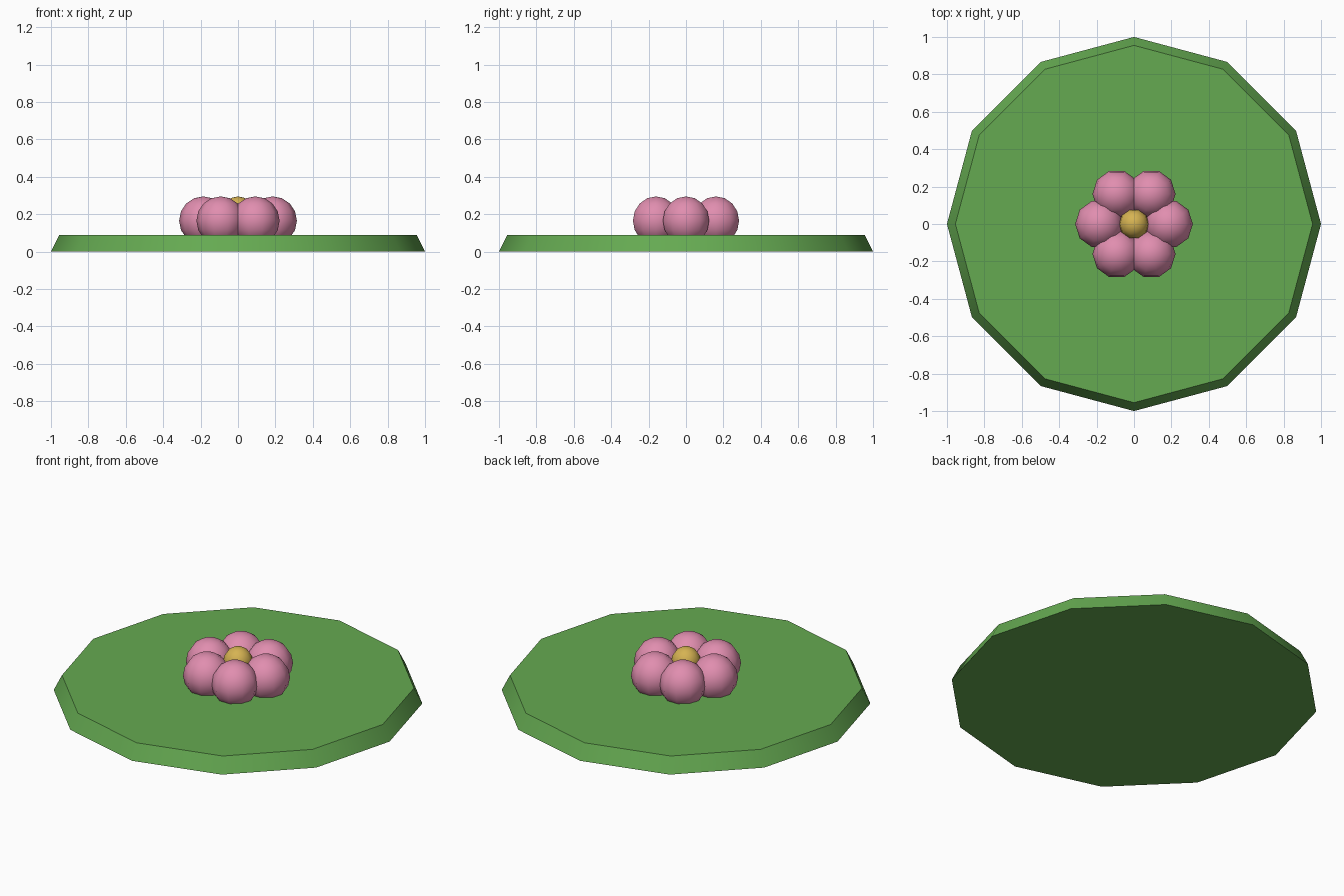
import bpy
from math import cos, sin, pi, radians

cube = bpy.data.objects.get("Cube")
if cube:
    bpy.data.objects.remove(cube, do_unlink=True)


def material(name, color):
    mat = bpy.data.materials.new(name)
    mat.use_nodes = True
    mat.diffuse_color = (*color, 1)
    bsdf = next(n for n in mat.node_tree.nodes if n.type == 'BSDF_PRINCIPLED')
    bsdf.inputs["Base Color"].default_value = (*color, 1)
    return mat


def finish(name, mat, angle):
    obj = bpy.context.object
    obj.name = name
    obj.data.materials.append(mat)
    bpy.ops.object.shade_smooth_by_angle(angle=radians(angle))
    return obj


def ball(name, mat, radius, location):
    bpy.ops.mesh.primitive_uv_sphere_add(
        segments=10, ring_count=8, radius=radius, location=location)
    obj = finish(name, mat, 60)
    # turn flat sides toward the front and back, corners toward left and right
    obj.rotation_euler.z = pi / 2 if name_needs_turn(obj) else 0
    return obj


def name_needs_turn(obj):
    # a corner must already lie on the x axis
    return not any(abs(v.co.y) < 1e-4 and abs(v.co.x) > 1e-3
                   for v in obj.data.vertices)


green = material("leaf green", (0.13, 0.40, 0.083))
pink = material("petal pink", (0.75, 0.27, 0.43))
yellow = material("pollen yellow", (0.67, 0.45, 0.085))

# Twelve-sided floating leaf with sloping rim
THICKNESS = 0.09
bpy.ops.mesh.primitive_cone_add(
    vertices=12, radius1=1, radius2=0.955, depth=THICKNESS,
    location=(0, 0, THICKNESS / 2))
finish("lily_pad", green, 40)

# Ring of six round petals
for i in range(6):
    a = i * pi / 3
    ball(f"petal_{i + 1}", pink, 0.13,
         (0.185 * cos(a), 0.185 * sin(a), 0.165))

# Flower centre
ball("flower_centre", yellow, 0.08, (0, 0, 0.215))
